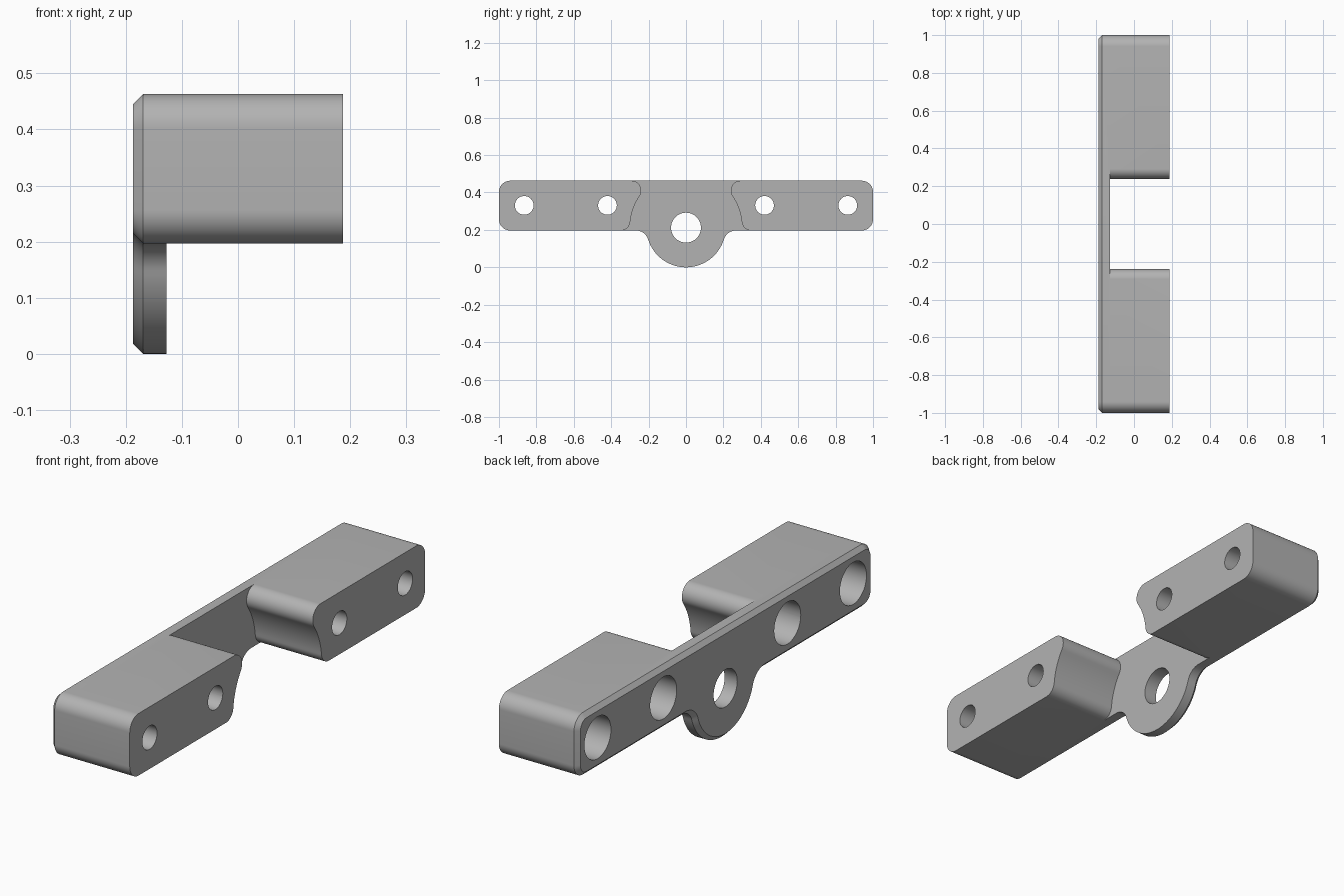
import bpy, bmesh
from math import atan2, cos, sin, pi, sqrt

if "Cube" in bpy.data.objects:
    bpy.data.objects.remove(bpy.data.objects["Cube"], do_unlink=True)

BACK, STEP, FRONT = -0.187, -0.127, 0.187   # plate back, plate front, block front
CHAMFER = 0.018
LOW, HIGH = 0.197, 0.463                    # bar underside and top
HUB_Z, HUB_R = 0.212, 0.212                 # hanging boss
CORNER = 0.06
BOLT_Z = 0.331

metal = bpy.data.materials.new("grey metal")
metal.use_nodes = True
metal.diffuse_color = (0.45, 0.45, 0.45, 1)
metal.node_tree.nodes["Principled BSDF"].inputs["Base Color"].default_value = metal.diffuse_color


def arc(cy, cz, r, start, end, steps=14):
    angles = [start + (end - start) * i / steps for i in range(steps + 1)]
    return [(cy + r * cos(a), cz + r * sin(a)) for a in angles]


def mirrored(points):
    return [(-y, z) for y, z in reversed(points)]


def tangent_centre(z, distance):
    """Centre at height z, lying at the given distance from the hub, and its direction."""
    y = sqrt(distance ** 2 - (z - HUB_Z) ** 2)
    return y, atan2(z - HUB_Z, y)


def bar_end(inset=0):
    r = CORNER - inset
    return (arc(1 - CORNER, LOW + CORNER, r, -pi / 2, 0)
            + arc(1 - CORNER, HIGH - CORNER, r, 0, pi / 2))


def plate_outline(inset=0):
    fillet = 0.07
    y, a = tangent_centre(LOW - fillet, HUB_R + fillet)
    half = arc(0, HUB_Z, HUB_R - inset, -pi / 2, a, 32)
    half += arc(y, LOW - fillet, fillet + inset, a + pi, pi / 2)
    half += bar_end(inset)
    return half + mirrored(half[1:])


def block_outline():
    clearance, top_r, low_r = 0.30, 0.053, 0.05
    y1, a1 = tangent_centre(HIGH - top_r, clearance + top_r)
    y2, a2 = tangent_centre(LOW + low_r, clearance + low_r)
    return (bar_end()
            + arc(y1, HIGH - top_r, top_r, pi / 2, a1 + pi, 20)
            + arc(0, HUB_Z, clearance, a1, a2)[1:-1]
            + arc(y2, LOW + low_r, low_r, a2 + pi, 3 * pi / 2))


def loft(name, sections):
    """Skin a row of (x, outline) sections into a closed solid."""
    bm = bmesh.new()
    rings = [[bm.verts.new((x, y, z)) for y, z in outline] for x, outline in sections]
    for a, b in zip(rings, rings[1:]):
        for i in range(len(a)):
            j = (i + 1) % len(a)
            bm.faces.new((a[i], a[j], b[j], b[i]))
    bm.faces.new(rings[0])
    bm.faces.new(rings[-1])
    bmesh.ops.recalc_face_normals(bm, faces=bm.faces)
    mesh = bpy.data.meshes.new(name)
    bm.to_mesh(mesh)
    bm.free()
    mesh.materials.append(metal)
    obj = bpy.data.objects.new(name, mesh)
    bpy.context.collection.objects.link(obj)
    return obj


def combine(target, tool, operation):
    mod = target.modifiers.new(operation.lower(), "BOOLEAN")
    mod.operation, mod.solver, mod.object = operation, "EXACT", tool
    bpy.context.view_layer.objects.active = target
    bpy.ops.object.modifier_apply(modifier=mod.name)
    bpy.data.objects.remove(tool, do_unlink=True)


def round_cutter(y, z, sections):
    rings = [(x, arc(y, z, r, 0, 2 * pi, 48)[:-1]) for x, r in sections]
    cutter = loft("hole_cutter", rings)
    cutter.hide_render = True
    return cutter


# Chamfered back plate with its hanging boss
bracket = loft("bracket", [(BACK, plate_outline(CHAMFER)),
                           (BACK + CHAMFER, plate_outline()),
                           (STEP, plate_outline())])

# Two thick blocks, hollowed around the boss
for outline in (block_outline(), mirrored(block_outline())):
    combine(bracket, loft("block", [(STEP, outline), (FRONT, outline)]), "UNION")

# Pivot hole
combine(bracket, round_cutter(0, HUB_Z, [(-0.3, 0.08), (0, 0.08)]), "DIFFERENCE")

# Bolt holes, counterbored from the back
for y in (-0.865, -0.42, 0.42, 0.865):
    steps = [(-0.3, 0.09), (0.06, 0.09), (0.06, 0.05), (0.3, 0.05)]
    combine(bracket, round_cutter(y, BOLT_Z, steps), "DIFFERENCE")

bpy.ops.object.select_all(action="DESELECT")
bracket.select_set(True)
bpy.context.view_layer.objects.active = bracket
bpy.ops.object.shade_smooth_by_angle(angle=pi / 6)
